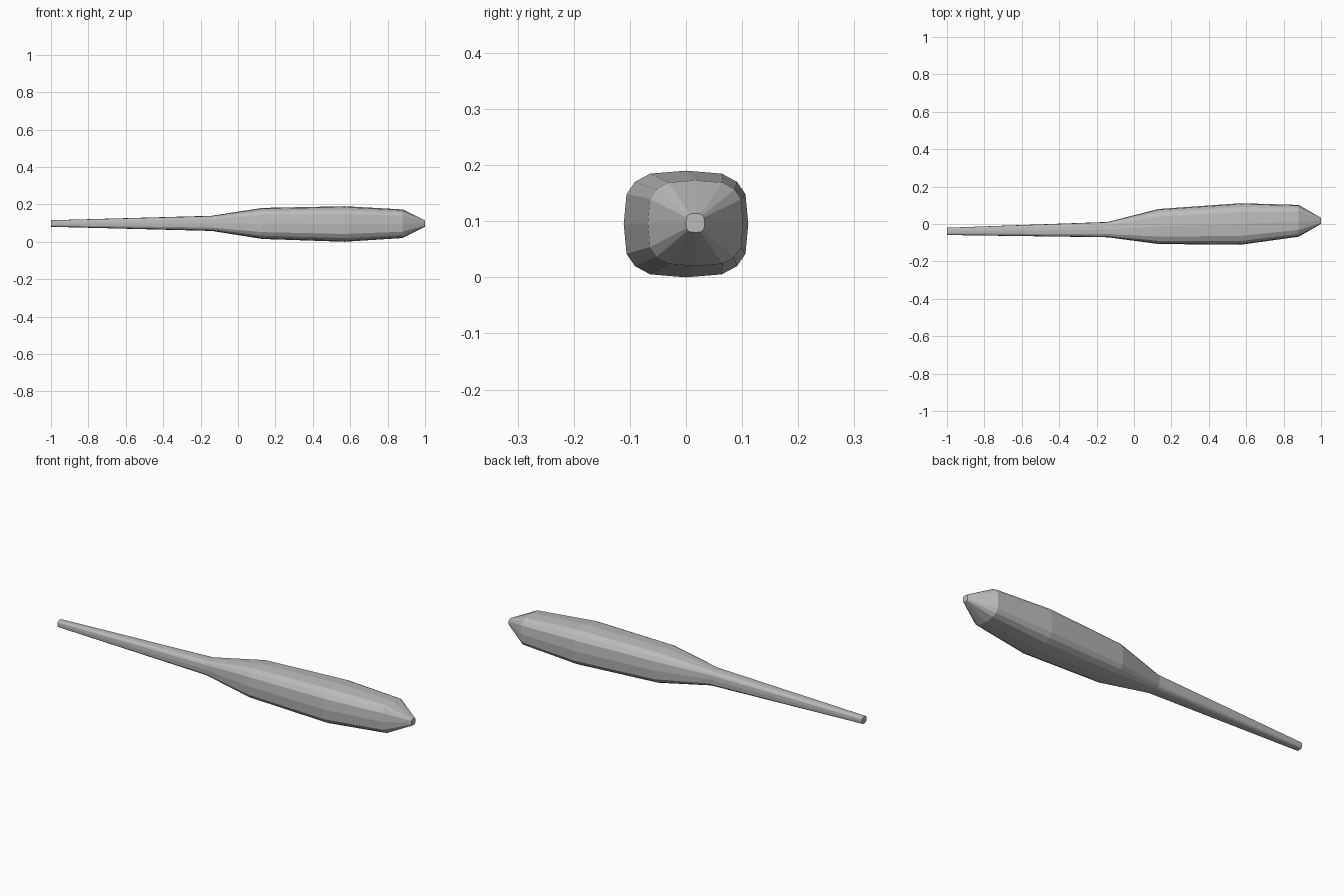
import bpy, bmesh

if "Cube" in bpy.data.objects:
    bpy.data.objects.remove(bpy.data.objects["Cube"])

grey = bpy.data.materials.new("plain grey")
grey.diffuse_color = (0.5, 0.5, 0.5, 1)
grey.use_nodes = True
grey.node_tree.nodes["Principled BSDF"].inputs["Base Color"].default_value = grey.diffuse_color

# Rounded-square cross-section, one quarter, rotated to make 16 sides
quarter = [(1, 0), (0.955, 0.56), (0.82, 0.79), (0.575, 0.945)]
ring = list(quarter)
ring += [(0, 1)] + [(-y, x) for x, y in [(0.945, 0.575), (0.79, 0.82), (0.56, 0.955)]]
ring += [(-x, -y) for x, y in ring]

# Stations along the body: x, y min, y max, z min, z max
stations = [
    (-1.00, -0.059, -0.020, 0.080, 0.115),
    (-0.14, -0.071, 0.011, 0.058, 0.139),
    (0.13, -0.107, 0.080, 0.015, 0.181),
    (0.57, -0.111, 0.111, 0.000, 0.190),
    (0.88, -0.068, 0.102, 0.020, 0.173),
    (1.00, 0.000, 0.033, 0.080, 0.114),
]

# Tapered body: loft the section through the stations
bm = bmesh.new()
loops = []
for x, y0, y1, z0, z1 in stations:
    loops.append([bm.verts.new((x, (y0 + y1) / 2 + u * (y1 - y0) / 2,
                                (z0 + z1) / 2 + v * (z1 - z0) / 2)) for u, v in ring])
n = len(ring)
for a, b in zip(loops, loops[1:]):
    for i in range(n):
        j = (i + 1) % n
        bm.faces.new((a[i], a[j], b[j], b[i]))
bm.faces.new(loops[0])
bm.faces.new(loops[-1])
bmesh.ops.recalc_face_normals(bm, faces=bm.faces[:])

mesh = bpy.data.meshes.new("tapered_body")
bm.to_mesh(mesh)
bm.free()
mesh.materials.append(grey)
body = bpy.data.objects.new("tapered_body", mesh)
bpy.context.collection.objects.link(body)
